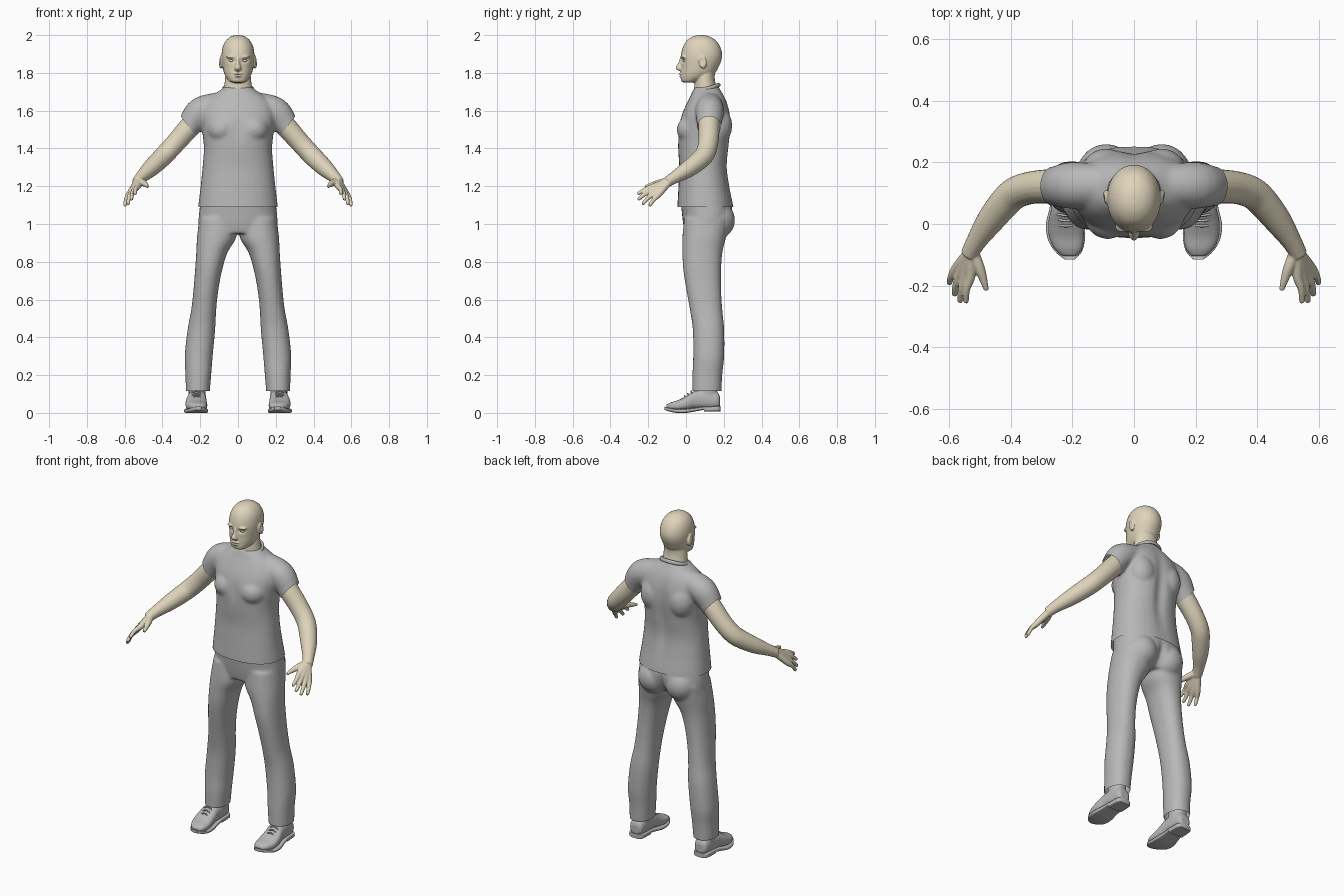
import bpy, bmesh, math
from mathutils import Vector, Matrix

if "Cube" in bpy.data.objects:
    bpy.data.objects.remove(bpy.data.objects["Cube"])


def material(name, rgb):
    m = bpy.data.materials.new(name)
    m.use_nodes = True
    m.diffuse_color = (*rgb, 1)
    m.node_tree.nodes["Principled BSDF"].inputs["Base Color"].default_value = (*rgb, 1)
    return m


SKIN = material("skin", (0.74, 0.66, 0.50))
CLOTH = material("grey cloth", (0.48, 0.48, 0.48))


# ---------- helpers ----------
def ease(rows, steps=5):
    """Catmull-Rom interpolation of rows of numbers."""
    out = []
    for i in range(len(rows) - 1):
        a, b, c, d = (rows[max(0, min(len(rows) - 1, i + k))] for k in (-1, 0, 1, 2))
        for s in range(steps):
            t = s / steps
            out.append([q + 0.5 * t * (r - p + t * (2 * p - 5 * q + 4 * r - e + t * (3 * (q - r) + e - p)))
                        for p, q, r, e in zip(a, b, c, d)])
    return out + [list(rows[-1])]


def oval(c, u, v, power=0.88, n=32):
    def bend(w):
        return math.copysign(abs(w) ** power, w)
    angles = [2 * math.pi * i / n for i in range(n)]
    return [c + u * bend(math.cos(a)) + v * bend(math.sin(a)) for a in angles]


def loft(bm, loops):
    rings = [[bm.verts.new(p) for p in loop] for loop in loops]
    n = len(rings[0])
    for a, b in zip(rings, rings[1:]):
        for i in range(n):
            j = (i + 1) % n
            bm.faces.new((a[i], a[j], b[j], b[i]))
    bm.faces.new(rings[0])
    bm.faces.new(rings[-1])


def column(bm, rows, power=0.88, side=1):
    """Upright loft; rows are z, centre x, half width, front y, back y."""
    loft(bm, [oval(Vector((side * x, (f + b) / 2, z)), Vector((w, 0, 0)), Vector((0, (b - f) / 2, 0)), power)
              for z, x, w, f, b in ease(rows)])


def lengthwise(bm, rows, power=0.8):
    """Loft along y; rows are y, centre x, half width, bottom z, top z."""
    loft(bm, [oval(Vector((x, y, (lo + hi) / 2)), Vector((w, 0, 0)), Vector((0, 0, (hi - lo) / 2)), power)
              for y, x, w, lo, hi in ease(rows)])


def tube(bm, rows, side=1):
    """Round limb; rows are x, y, z, radius."""
    rows = ease(rows)
    pts = [Vector((side * r[0], r[1], r[2])) for r in rows]
    loops = []
    for i, p in enumerate(pts):
        t = (pts[min(i + 1, len(pts) - 1)] - pts[max(i - 1, 0)]).normalized()
        u = t.cross(Vector((0, 0, 1))).normalized()
        loops.append(oval(p, u * rows[i][3], u.cross(t) * rows[i][3], 1, 20))
    loft(bm, loops)


def blob(bm, centre, size, turn=0):
    m = Matrix.Translation(centre) @ Matrix.Rotation(turn, 4, 'X') @ Matrix.Diagonal((*size, 1))
    bmesh.ops.create_uvsphere(bm, u_segments=20, v_segments=14, radius=1, matrix=m)


def finish(obj, mat):
    obj.data.materials.clear()
    obj.data.materials.append(mat)
    bpy.ops.object.select_all(action='DESELECT')
    obj.select_set(True)
    bpy.context.view_layer.objects.active = obj
    bpy.ops.object.shade_smooth_by_angle(angle=math.radians(40))
    return obj


def build(name, bm, mat, voxel=0, smooth=6):
    """Turn parts into one object, fused into a single skin if a voxel size is given."""
    bmesh.ops.recalc_face_normals(bm, faces=bm.faces[:])
    mesh = bpy.data.meshes.new(name)
    bm.to_mesh(mesh)
    bm.free()
    obj = bpy.data.objects.new(name, mesh)
    bpy.context.collection.objects.link(obj)
    if voxel:
        r = obj.modifiers.new("fuse", 'REMESH')
        r.mode, r.voxel_size = 'VOXEL', voxel
        s = obj.modifiers.new("soften", 'SMOOTH')
        s.factor, s.iterations = 0.5, smooth
        fused = bpy.data.meshes.new_from_object(obj.evaluated_get(bpy.context.evaluated_depsgraph_get()))
        obj.modifiers.clear()
        obj.data = fused
    return finish(obj, mat)


def dent(obj, centre, radius, push):
    """Push the surface with a soft falloff around a point."""
    for v in obj.data.vertices:
        d = sum(((a - c) / r) ** 2 for a, c, r in zip(v.co, centre, radius))
        if d < 9:
            v.co += Vector(push) * math.exp(-d)


def cut(obj, point, normal, region=lambda p: True):
    """Remove everything past a plane, only inside a region."""
    bm = bmesh.new()
    bm.from_mesh(obj.data)
    faces = [f for f in bm.faces if region(f.calc_center_median())]
    geom = set(faces) | {e for f in faces for e in f.edges} | {v for f in faces for v in f.verts}
    bmesh.ops.bisect_plane(bm, geom=list(geom), plane_co=point, plane_no=normal, clear_outer=True)
    bm.to_mesh(obj.data)
    bm.free()


def mirrored(obj, name):
    mesh = obj.data.copy()
    mesh.transform(Matrix.Diagonal((-1, 1, 1, 1)))
    mesh.flip_normals()
    bpy.context.collection.objects.link(bpy.data.objects.new(name, mesh))


SIDES = (1, -1)

# ---------- head and neck ----------
bm = bmesh.new()
column(bm, [(2.0, 0, .012, .065, .095), (1.992, 0, .038, .035, .125), (1.972, 0, .063, .005, .158),
            (1.94, 0, .08, -.015, .18), (1.9, 0, .087, -.026, .191), (1.865, 0, .086, -.028, .187),
            (1.83, 0, .081, -.026, .172), (1.8, 0, .074, -.028, .155), (1.775, 0, .062, -.028, .12),
            (1.755, 0, .045, -.024, .07), (1.748, 0, .025, -.008, .05)], 0.95)
column(bm, [(1.84, 0, .06, .05, .16), (1.78, 0, .068, .048, .152), (1.73, 0, .073, .044, .16),
            (1.66, 0, .085, .04, .18)], 1)
column(bm, [(1.885, 0, .009, -.03, 0), (1.85, 0, .011, -.043, 0), (1.83, 0, .017, -.054, 0),
            (1.817, 0, .019, -.048, 0), (1.81, 0, .012, -.034, 0)], 1)
blob(bm, (0, -.022, 1.794), (.025, .016, .007))
blob(bm, (0, -.021, 1.782), (.022, .016, .007))
for s in SIDES:
    blob(bm, (s * .035, -.008, 1.885), (.027, .02, .009))
    blob(bm, (s * .09, .088, 1.857), (.013, .021, .035), .2)
head = build("head", bm, SKIN, .004, 3)
for s in SIDES:
    dent(head, (s * .034, -.025, 1.865), (.017, .05, .011), (0, .011, 0))
    dent(head, (s * .1, .084, 1.862), (.008, .011, .02), (-s * .01, 0, 0))
dent(head, (0, -.035, 1.788), (.022, .03, .003), (0, .005, 0))
bm = bmesh.new()
for s in SIDES:
    blob(bm, (s * .034, -.004, 1.864), (.014, .013, .008))
build("eyes", bm, SKIN)

# ---------- shirt ----------
bm = bmesh.new()
column(bm, [(1.04, 0, .214, -.048, .254), (1.09, 0, .211, -.046, .252), (1.2, 0, .198, -.04, .232),
            (1.3, 0, .188, -.036, .22), (1.4, 0, .181, -.042, .229), (1.5, 0, .19, -.043, .239),
            (1.58, 0, .2, -.022, .235), (1.64, 0, .18, .005, .22), (1.68, 0, .138, .025, .202),
            (1.715, 0, .085, .04, .18), (1.735, 0, .068, .06, .172)])
for s in SIDES:
    tube(bm, [(.1, .125, 1.63, .068), (.2, .125, 1.595, .076), (.26, .122, 1.518, .064),
              (.32, .12, 1.44, .06)], s)
    blob(bm, (s * .085, .035, 1.5), (.08, .085, .075))
    blob(bm, (s * .09, .17, 1.52), (.08, .075, .1))
shirt = build("shirt", bm, CLOTH, .008, 10)
dent(shirt, (0, .235, 1.42), (.035, .08, .2), (0, -.016, 0))
dent(shirt, (0, -.05, 1.5), (.03, .05, .06), (0, .008, 0))
cut(shirt, (0, 0, 1.09), (0, 0, -1))
for s in SIDES:
    cut(shirt, (s * .26, .12, 1.515), (s * .78, 0, -.62), lambda p: p.x * s > .2 and p.z > 1.36)
finish(shirt, CLOTH)

# neck band
bpy.ops.mesh.primitive_torus_add(major_segments=48, minor_segments=10, major_radius=.078, minor_radius=.008,
                                 location=(0, .107, 1.712), rotation=(.36, 0, 0))
band = bpy.context.object
band.name = "neck_band"
band.scale = (1, .93, 1.4)
finish(band, CLOTH)

# ---------- trousers ----------
bm = bmesh.new()
column(bm, [(1.14, 0, .196, -.03, .235), (1.06, 0, .206, -.022, .248), (1.0, 0, .208, -.015, .235),
            (.95, 0, .19, -.005, .19)])
for s in SIDES:
    column(bm, [(1.03, .105, .1, -.01, .235), (.93, .113, .104, -.019, .212), (.85, .138, .083, -.019, .193),
                (.76, .155, .072, -.015, .186), (.65, .17, .066, .002, .186), (.55, .181, .066, .02, .192),
                (.44, .194, .073, .036, .202), (.3, .208, .074, .038, .202), (.2, .21, .068, .034, .192),
                (.08, .214, .062, .034, .186)], .9, s)
    blob(bm, (s * .09, .162, 1.02), (.095, .098, .1))
trousers = build("trousers", bm, CLOTH, .008, 8)
dent(trousers, (0, .24, 1.0), (.022, .08, .07), (0, -.02, 0))
cut(trousers, (0, 0, .115), (0, 0, -1))
finish(trousers, CLOTH)

# ---------- arm with hand ----------
bm = bmesh.new()
tube(bm, [(.21, .122, 1.565, .055), (.26, .122, 1.51, .056), (.33, .118, 1.43, .053), (.385, .1, 1.37, .052),
          (.425, .062, 1.33, .05), (.47, .005, 1.287, .044), (.51, -.055, 1.25, .033), (.535, -.1, 1.222, .028)])
fingers = [((.53, -.168, 1.2), (.546, -.256, 1.16)), ((.546, -.17, 1.184), (.565, -.254, 1.13)),
           ((.562, -.16, 1.168), (.583, -.232, 1.105)), ((.576, -.145, 1.156), (.6, -.194, 1.096))]
for knuckle, tip in fingers:
    k, t = Vector(knuckle), Vector(tip)
    wrist = Vector((.53, -.09, 1.226)).lerp(k, .15)
    mid = k.lerp(t, .5) + Vector((.004, 0, .005))
    tube(bm, [(*wrist, .02), (*k, .0165), (*mid, .0115), (*k.lerp(t, .93), .0095), (*t, .006)])
tube(bm, [(.525, -.085, 1.23, .02), (.502, -.14, 1.218, .018), (.488, -.18, 1.208, .013), (.478, -.215, 1.198, .008)])
arm = build("left_arm", bm, SKIN, .004, 4)
mirrored(arm, "right_arm")

# ---------- shoe ----------
bm = bmesh.new()
lengthwise(bm, [(.18, .216, .025, .035, .085), (.165, .216, .041, .022, .11), (.11, .216, .047, .02, .12),
                (.05, .218, .05, .02, .118), (.01, .221, .056, .014, .094), (-.04, .219, .057, .01, .068),
                (-.08, .213, .045, .014, .056), (-.104, .209, .024, .02, .044)])
column(bm, [(.2, .216, .045, .06, .165), (.06, .216, .045, .06, .165)])
shoe = build("left_shoe", bm, CLOTH, .005, 4)
mirrored(shoe, "right_shoe")

bm = bmesh.new()
lengthwise(bm, [(.182, .216, .03, .016, .036), (.165, .216, .046, .016, .036), (.1, .217, .049, .016, .034),
                (.05, .22, .054, .008, .028), (0, .222, .063, 0, .022), (-.05, .219, .06, 0, .02),
                (-.09, .212, .043, .008, .027), (-.115, .208, .016, .016, .034)], .4)
lengthwise(bm, [(.182, .216, .03, .008, .03), (.165, .216, .046, .008, .03), (.095, .217, .049, .006, .03)], .4)
sole = build("left_sole", bm, CLOTH)
mirrored(sole, "right_sole")

# laces across the instep
bm = bmesh.new()
for y, z in ((-.005, .088), (.012, .1), (.029, .113)):
    tube(bm, [(.188, y + .004, z - .014, .004), (.22, y - .002, z + .002, .004), (.252, y + .004, z - .014, .004)])
laces = build("left_laces", bm, CLOTH)
mirrored(laces, "right_laces")
